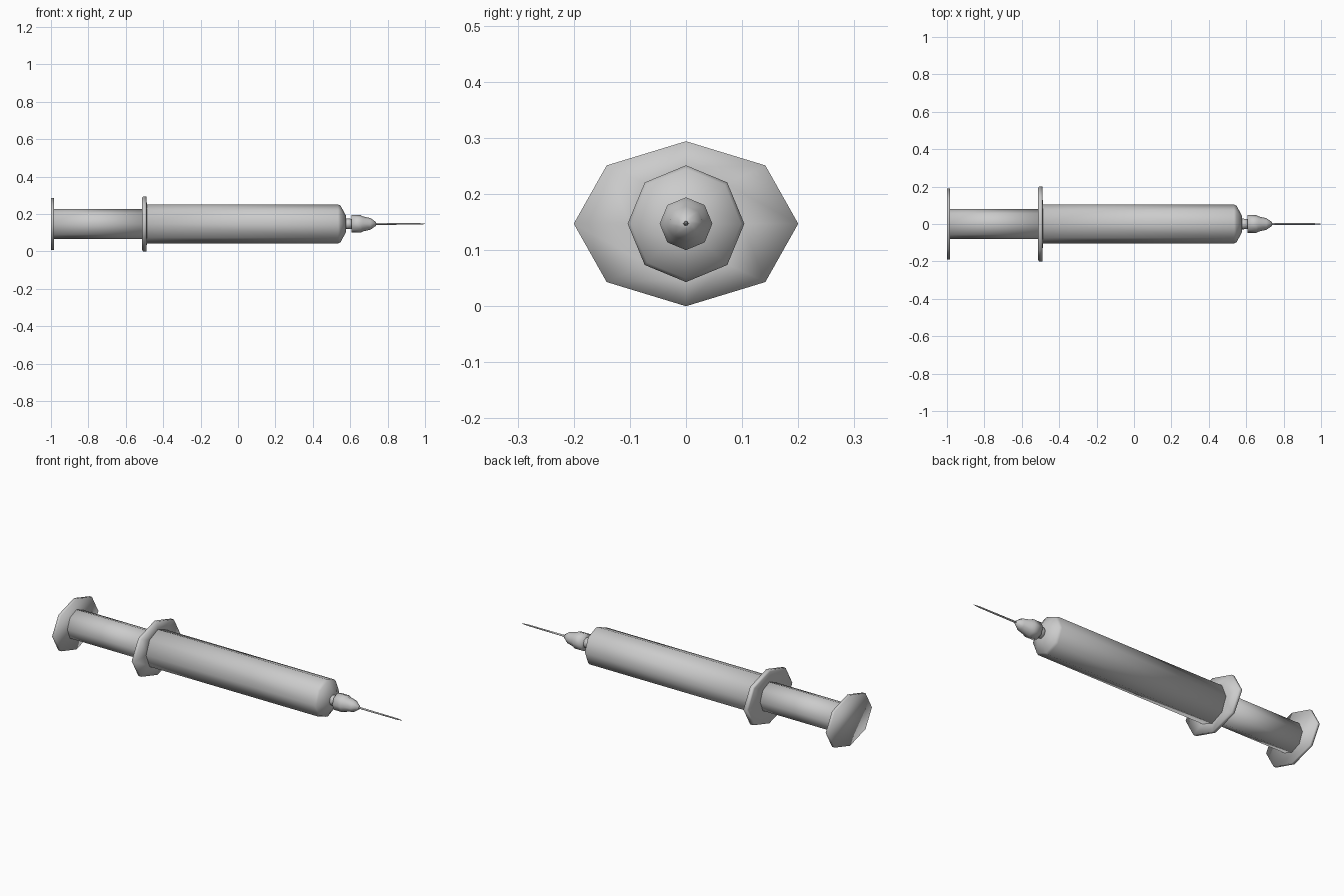
import bpy, bmesh, math

if "Cube" in bpy.data.objects:
    bpy.data.objects.remove(bpy.data.objects["Cube"])

SIDES = 8
AXIS_Z = 0.147


def turned(name, rings):
    """Loft rings (x, y radius, z radius) along x and cap both ends."""
    bm = bmesh.new()
    loops = []
    for x, ry, rz in rings:
        loops.append([bm.verts.new((x,
                                    ry * math.cos(2 * math.pi * i / SIDES),
                                    AXIS_Z + rz * math.sin(2 * math.pi * i / SIDES)))
                      for i in range(SIDES)])
    for a, b in zip(loops, loops[1:]):
        for i in range(SIDES):
            j = (i + 1) % SIDES
            bm.faces.new((a[i], a[j], b[j], b[i]))
    bm.faces.new(loops[0])
    bm.faces.new(loops[-1])
    bmesh.ops.recalc_face_normals(bm, faces=bm.faces[:])
    for f in bm.faces:
        f.smooth = True
    mesh = bpy.data.meshes.new(name)
    bm.to_mesh(mesh)
    bm.free()
    ob = bpy.data.objects.new(name, mesh)
    bpy.context.collection.objects.link(ob)
    return ob


def round_rings(*pairs):
    return [(x, r, r) for x, r in pairs]


# Plunger: oval thumb plate and rod
turned("thumb_plate", [(-1.0, 0.19, 0.139), (-0.984, 0.19, 0.139)])
turned("plunger_rod", round_rings((-0.99, 0.08), (-0.50, 0.08)))

# Barrel with oval finger flange, slightly thinner at the rim
turned("finger_flange", [(-0.508, 0.09, 0.09), (-0.513, 0.19, 0.139), (-0.508, 0.2, 0.147),
                         (-0.49, 0.2, 0.147), (-0.487, 0.10, 0.10)])
turned("barrel", round_rings((-0.495, 0.104), (0.535, 0.104), (0.548, 0.098), (0.577, 0.045)))

# Nozzle, needle hub and needle
turned("nozzle", round_rings((0.565, 0.029), (0.615, 0.027)))
turned("needle_hub", round_rings((0.607, 0.047), (0.655, 0.047), (0.668, 0.040),
                                 (0.708, 0.031), (0.738, 0.010)))
turned("needle", round_rings((0.73, 0.005), (0.97, 0.004), (1.0, 0.001)))
